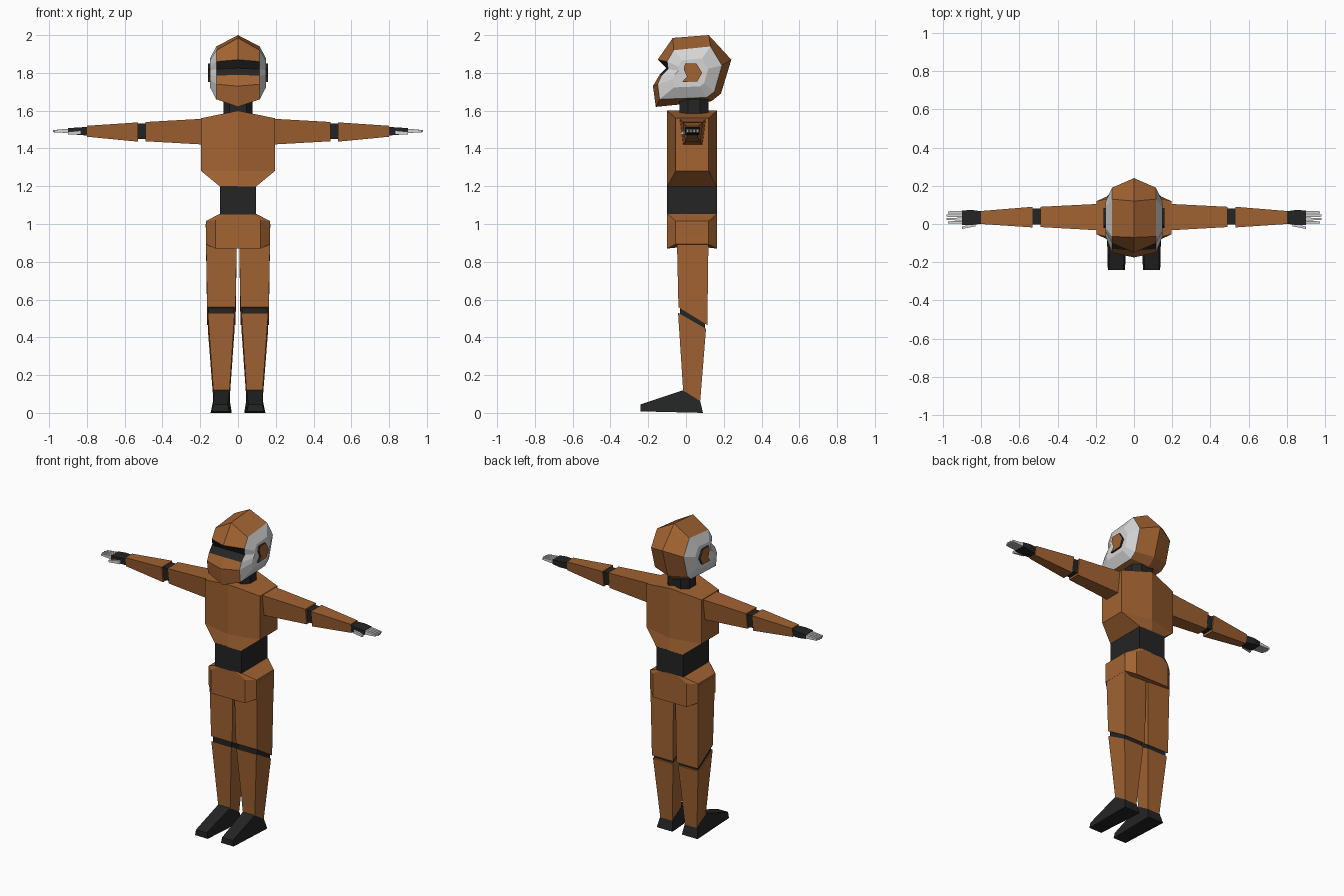
import bpy, bmesh

if "Cube" in bpy.data.objects:
    bpy.data.objects.remove(bpy.data.objects["Cube"])


def material(name, rgb):
    m = bpy.data.materials.new(name)
    m.diffuse_color = (*rgb, 1)
    m.use_nodes = True
    m.node_tree.nodes["Principled BSDF"].inputs["Base Color"].default_value = m.diffuse_color
    return m


ORANGE = material("burnt_orange", (0.36, 0.125, 0.032))
DARK = material("charcoal", (0.018, 0.018, 0.018))
GREY = material("light_grey", (0.66, 0.66, 0.66))


def loft(name, rings, mats, rule=None, split=False, mirror=False):
    """Skin closed rings of points; rule(band, side) picks the material, band -1 is a cap."""
    bm = bmesh.new()
    rows = [[bm.verts.new(p) for p in ring] for ring in rings]
    n = len(rows[0])

    def face(vs, band, side):
        f = bm.faces.new(vs)
        f.material_index = rule(band, side) if rule else 0

    for b in range(len(rows) - 1):
        for i in range(n):
            j = (i + 1) % n
            face((rows[b][i], rows[b][j], rows[b + 1][j], rows[b + 1][i]), b, i)
    for row in (rows[0], rows[-1]):
        if split:   # fold the cap along its centre line
            face(row[:n // 2 + 1], -1, 0)
            face(row[n // 2:] + row[:1], -1, 0)
        else:
            face(row, -1, 0)
    bmesh.ops.recalc_face_normals(bm, faces=bm.faces)
    me = bpy.data.meshes.new(name)
    bm.to_mesh(me)
    bm.free()
    for m in mats:
        me.materials.append(m)
    ob = bpy.data.objects.new(name, me)
    bpy.context.collection.objects.link(ob)
    if mirror:
        ob.modifiers.new("Mirror", 'MIRROR').use_mirror_merge = False
    return ob


def arm_ring(x, y0, y1, z0, z1, inset=0.0):
    return [(x, y0 + inset, z0), (x, y1 - inset, z0), (x, y1, z1), (x, y0, z1)]


def leg_ring(x0, x1, y0, zf, y1, zb):
    return [(x0, y0, zf), (x1, y0, zf), (x1, y1, zb), (x0, y1, zb)]


def hex_ring(w, yf, ym0, ym1, yb, zc, zs):
    return [(0, yf, zc), (w, ym0, zs), (w, ym1, zs), (0, yb, zc), (-w, ym1, zs), (-w, ym0, zs)]


def oct_ring(a, w, yf, ym0, ym1, yb, z, zs):
    right = [(a, yf, z), (w, ym0, zs), (w, ym1, zs), (a, yb, z)]
    return right + [(-x, y, c) for x, y, c in reversed(right)]


# Head: centre profile, side edge profile and raised cheek panel, as (y, z)
centre = [(-.15, 1.87), (-.07, 1.985), (.12, 2.0), (.24, 1.87), (.185, 1.69), (.135, 1.65),
          (-.16, 1.62), (-.175, 1.73), (-.14, 1.79), (-.105, 1.825)]
edge = [(-.10, 1.86), (-.065, 1.92), (.13, 1.94), (.19, 1.84), (.15, 1.70), (.11, 1.67),
        (-.14, 1.66), (-.15, 1.74), (-.13, 1.785), (-.095, 1.82)]
panel = [(.03 + (y - .03) * .55, 1.80 + (z - 1.80) * .55) for y, z in edge]
rows = [(-.148, panel), (-.115, edge), (0, centre), (.115, edge), (.148, panel)]
loft("head", [[(x, y, z) for y, z in r] for x, r in rows], [ORANGE, DARK, GREY],
     lambda b, i: 2 if b in (-1, 0, 3) else (1 if i >= 8 else 0))

# Ear discs: dark rim, orange face
ear = [(-.005, 1.85), (.055, 1.85), (.085, 1.80), (.06, 1.755), (-.02, 1.752), (.005, 1.78), (-.012, 1.82)]
loft("ear", [[(x, y, z) for y, z in ear] for x in (.135, .16)], [ORANGE, DARK],
     lambda b, i: 0 if b < 0 else 1, mirror=True)

# Neck, torso, waist, pelvis
loft("neck", [oct_ring(.045, .078, -.035, .01, .075, .12, z, z) for z in (1.56, 1.67)], [DARK])
loft("torso", [hex_ring(.195, -.10, -.055, .12, .165, 1.60, 1.56),
               hex_ring(.195, -.10, -.055, .12, .165, 1.28, 1.28),
               hex_ring(.095, -.10, -.10, .165, .165, 1.198, 1.198)], [ORANGE], split=True)
loft("waist", [leg_ring(-.095, .095, -.10, z, .165, z) for z in (1.05, 1.20)], [DARK])
loft("pelvis", [oct_ring(.06, .095, -.10, -.10, .165, .165, 1.055, 1.055),
                oct_ring(.12, .17, -.10, -.055, .12, .165, 1.02, 1.015),
                oct_ring(.12, .17, -.10, -.055, .12, .165, .87, .893)], [ORANGE],
     lambda b, i: 0)

# Legs
loft("thigh", [leg_ring(.005, .171, -.05, 1.0, .12, 1.0),
               leg_ring(.013, .163, -.04, .56, .113, .465)], [ORANGE], mirror=True)
loft("knee", [leg_ring(.022, .156, -.032, .57, .102, .49),
              leg_ring(.022, .156, -.032, .515, .10, .435)], [DARK], mirror=True)
loft("shin", [leg_ring(.018, .16, -.042, .53, .106, .445),
              leg_ring(.045, .13, -.015, .115, .075, .06)], [ORANGE], mirror=True)

# Feet: side profile as (y, z, inner x, outer x)
foot = [(-.015, .12, .045, .13), (.075, .062, .043, .132), (.09, 0, .033, .145),
        (-.24, .008, .047, .137), (-.24, .045, .055, .13)]
loft("foot", [[(a, y, z) for y, z, a, b in foot], [(b, y, z) for y, z, a, b in foot]], [DARK], mirror=True)

# Arms
loft("upper_arm", [arm_ring(.17, -.034, .106, 1.42, 1.558, .018),
                   arm_ring(.49, -.016, .09, 1.438, 1.54, .014)], [ORANGE], mirror=True)
loft("elbow", [arm_ring(.47, -.003, .08, 1.45, 1.532, .008),
               arm_ring(.55, -.003, .08, 1.45, 1.532, .008)], [DARK], mirror=True)
loft("forearm", [arm_ring(.53, -.018, .09, 1.436, 1.538, .014),
                 arm_ring(.80, 0, .068, 1.462, 1.52, .008)], [ORANGE], mirror=True)
loft("palm", [arm_ring(.79, .003, .065, 1.468, 1.514, .006),
              arm_ring(.85, -.006, .074, 1.472, 1.511, .004),
              arm_ring(.90, -.004, .07, 1.48, 1.507)], [DARK], mirror=True)
for k in range(4):
    y = .001 + k * .0175
    loft(f"finger_{k + 1}", [arm_ring(.89, y, y + .015, 1.481, 1.505),
                             arm_ring(.98 - (.006 if k in (0, 3) else 0), y + .002, y + .013, 1.486, 1.497)],
         [GREY], mirror=True)
loft("thumb", [arm_ring(.83, -.012, .006, 1.474, 1.495),
               arm_ring(.90, -.026, -.014, 1.474, 1.488)], [GREY], mirror=True)
